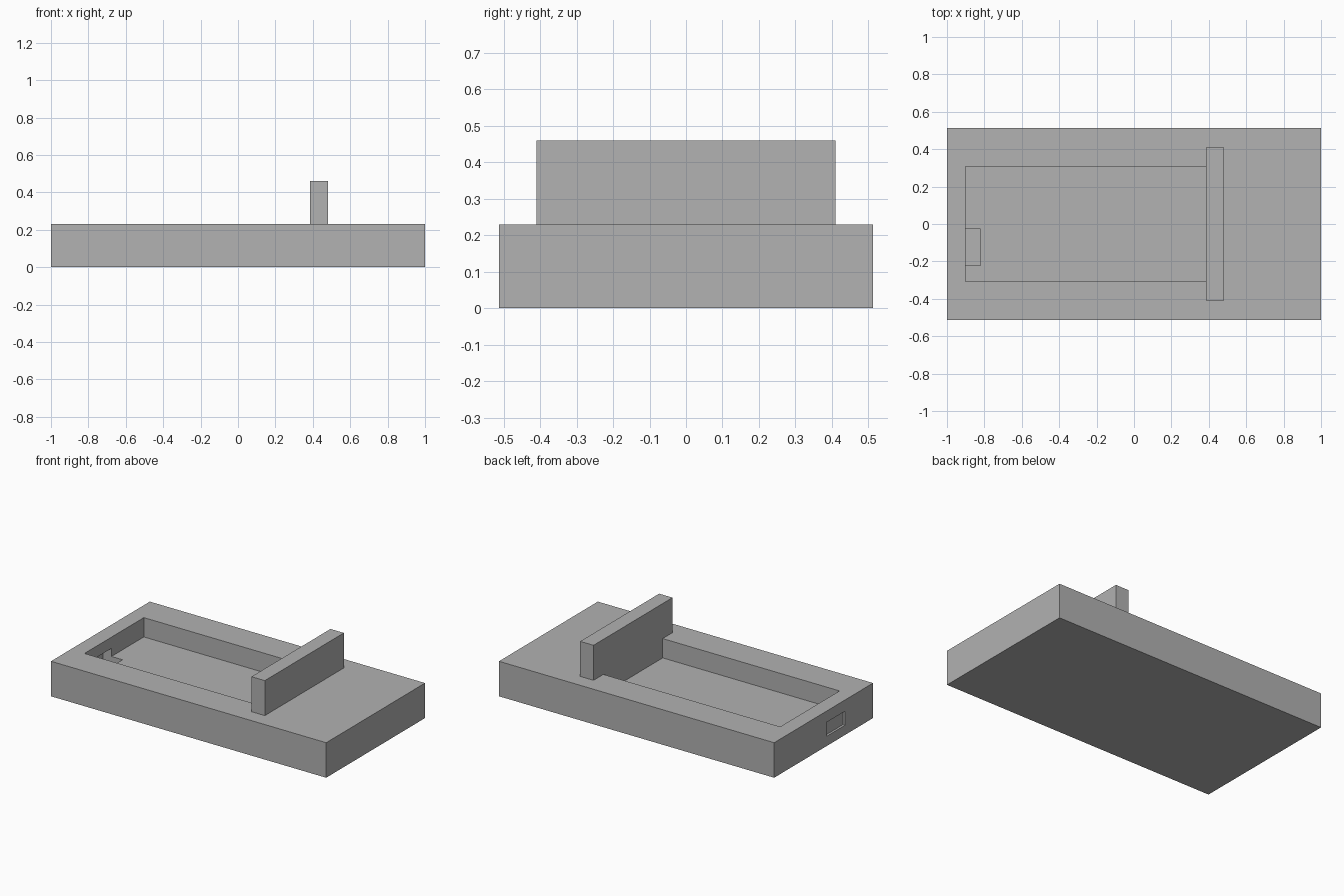
import bpy

# Remove the default cube
cube = bpy.data.objects.get("Cube")
if cube:
    bpy.data.objects.remove(cube, do_unlink=True)

# One plain grey material
GREY = (0.445, 0.445, 0.445, 1.0)
grey = bpy.data.materials.new("plain_grey")
grey.use_nodes = True
grey.diffuse_color = GREY
grey.node_tree.nodes["Principled BSDF"].inputs["Base Color"].default_value = GREY


def box(name, low, high):
    """Axis-aligned box between two corners."""
    centre = [(a + b) / 2 for a, b in zip(low, high)]
    bpy.ops.mesh.primitive_cube_add(size=1, location=centre)
    obj = bpy.context.object
    obj.name = name
    obj.scale = [b - a for a, b in zip(low, high)]
    bpy.ops.object.transform_apply(location=False, rotation=False, scale=True)
    obj.data.materials.append(grey)
    return obj


def cut(target, name, low, high):
    """Subtract a box from the target and discard the cutter."""
    cutter = box(name, low, high)
    cutter.hide_render = True
    mod = target.modifiers.new(name, "BOOLEAN")
    mod.operation = "DIFFERENCE"
    mod.solver = "EXACT"
    mod.object = cutter
    bpy.context.view_layer.objects.active = target
    bpy.ops.object.modifier_apply(modifier=mod.name)
    bpy.data.objects.remove(cutter, do_unlink=True)


HALF_WIDTH = 0.513
TOP = 0.23
FENCE_X = 0.385

# Slab with an open rectangular pocket
base = box("base_slab", (-1, -HALF_WIDTH, 0), (1, HALF_WIDTH, TOP))
cut(base, "pocket", (-0.9, -0.308, 0.103), (FENCE_X, 0.308, TOP + 0.1))

# End slot: a notch inside the pocket and a shallow recess outside
SLOT_Y = (-0.222, -0.028)
SLOT_Z = (0.064, 0.156)
for name, x0, x1 in (("inner_notch", -0.96, -0.82), ("outer_recess", -1.1, -0.985)):
    cut(base, name, (x0, SLOT_Y[0], SLOT_Z[0]), (x1, SLOT_Y[1], SLOT_Z[1]))

# Upright wall across the end of the pocket
box("upright_wall", (FENCE_X, -0.41, TOP), (0.482, 0.41, 0.46))
